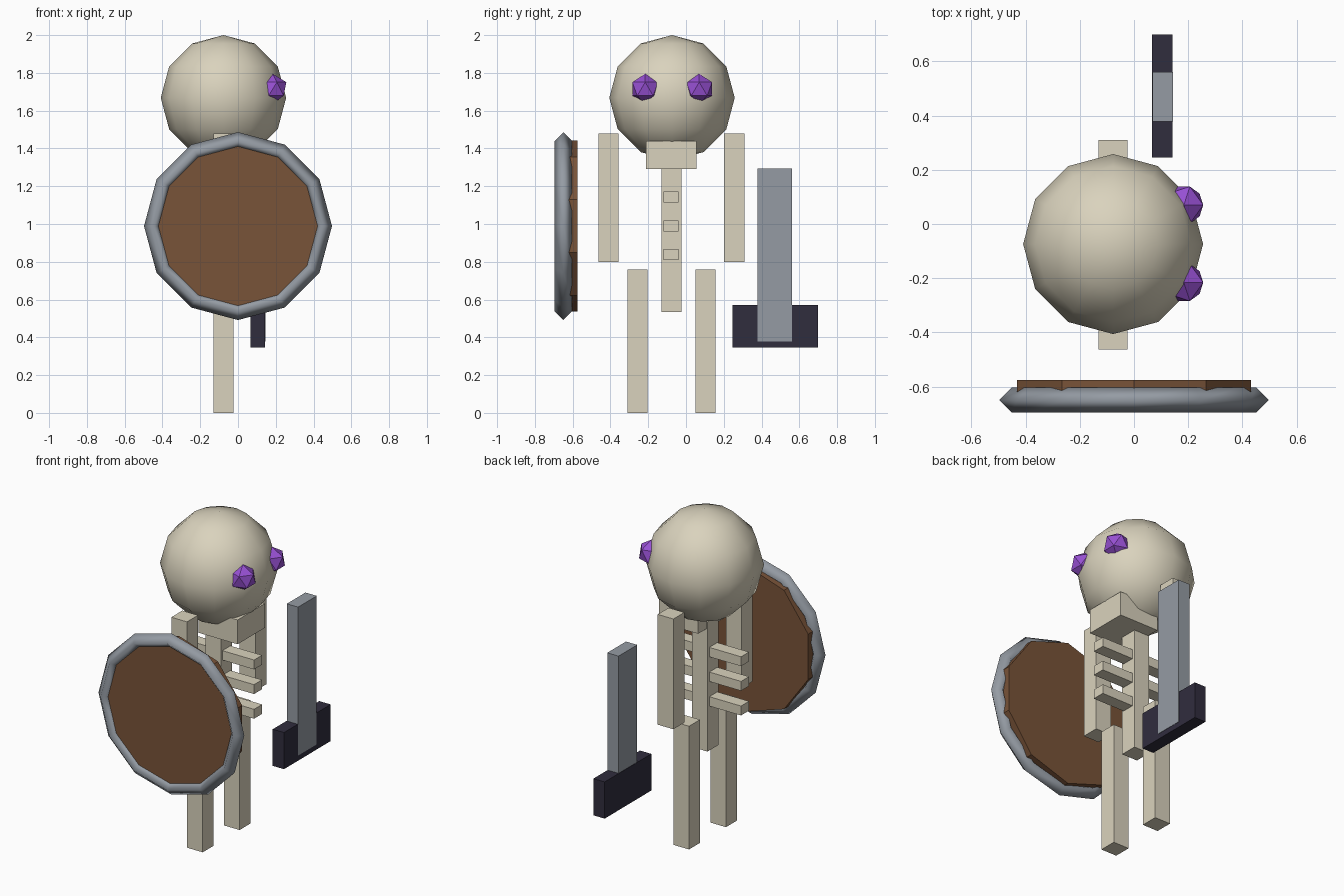
import bpy
import math
from mathutils import Matrix

cube = bpy.data.objects.get("Cube")
if cube:
    bpy.data.objects.remove(cube, do_unlink=True)

CX, CY = -0.077, -0.077  # body axis


def material(name, colour):
    mat = bpy.data.materials.new(name)
    mat.use_nodes = True
    mat.diffuse_color = (*colour, 1)
    mat.node_tree.nodes["Principled BSDF"].inputs["Base Color"].default_value = (*colour, 1)
    return mat


bone = material("bone", (0.70, 0.65, 0.51))
purple = material("purple", (0.31, 0.08, 0.65))
steel = material("steel", (0.30, 0.33, 0.37))
dark = material("dark_metal", (0.03, 0.026, 0.048))
wood = material("wood", (0.19, 0.087, 0.04))


def finish(name, mat, smooth=False):
    obj = bpy.context.object
    obj.name = name
    obj.data.materials.append(mat)
    if smooth:
        bpy.ops.object.shade_smooth()
    return obj


def box(name, mat, centre, size):
    bpy.ops.mesh.primitive_cube_add(size=1, location=centre)
    obj = finish(name, mat)
    obj.data.transform(Matrix.Diagonal((*size, 1)))
    return obj


# Skull and jaw
bpy.ops.mesh.primitive_uv_sphere_add(segments=12, ring_count=6, radius=0.332,
                                     location=(CX, CY + 0.003, 1.668))
finish("skull", bone, smooth=True)
box("jaw", bone, (CX + 0.088, CY, 1.365), (0.267, 0.267, 0.15))

# Spine and ribs
box("spine", bone, (CX, CY, 0.935), (0.107, 0.107, 0.8))
for i in range(3):
    box(f"rib_{i + 1}", bone, (CX, CY - 0.003, 0.838 + 0.152 * i), (0.54, 0.078, 0.058))

# Paired limbs and eyes
for side, s in (("left", 1), ("right", -1)):
    box(f"{side}_arm", bone, (CX, CY + s * 0.333, 1.14), (0.107, 0.107, 0.68))
    box(f"{side}_leg", bone, (CX, CY + s * 0.18, 0.38), (0.107, 0.107, 0.76))
    bpy.ops.mesh.primitive_ico_sphere_add(subdivisions=1, radius=0.08,
                                          location=(0.184, CY + 0.004 + s * 0.143, 1.715))
    finish(f"{side}_eye", purple)

# Sword: the blade sits a hair proud of the guard on its outer face
box("sword_blade", steel, (0.106, 0.47, 0.836), (0.077, 0.182, 0.916))
box("sword_guard", dark, (0.104, 0.472, 0.458), (0.077, 0.454, 0.226))

# Shield: ten-sided board inside a diamond-section rim
upright = (math.pi / 2, 0, 0)
bpy.ops.mesh.primitive_cylinder_add(vertices=10, radius=0.453, depth=0.09,
                                    location=(0, -0.62, 0.989), rotation=upright)
finish("shield_board", wood)
bpy.ops.mesh.primitive_torus_add(major_segments=12, minor_segments=4, major_radius=0.4515,
                                 minor_radius=0.046, location=(0, -0.649, 0.989),
                                 rotation=upright)
finish("shield_rim", steel, smooth=True)
